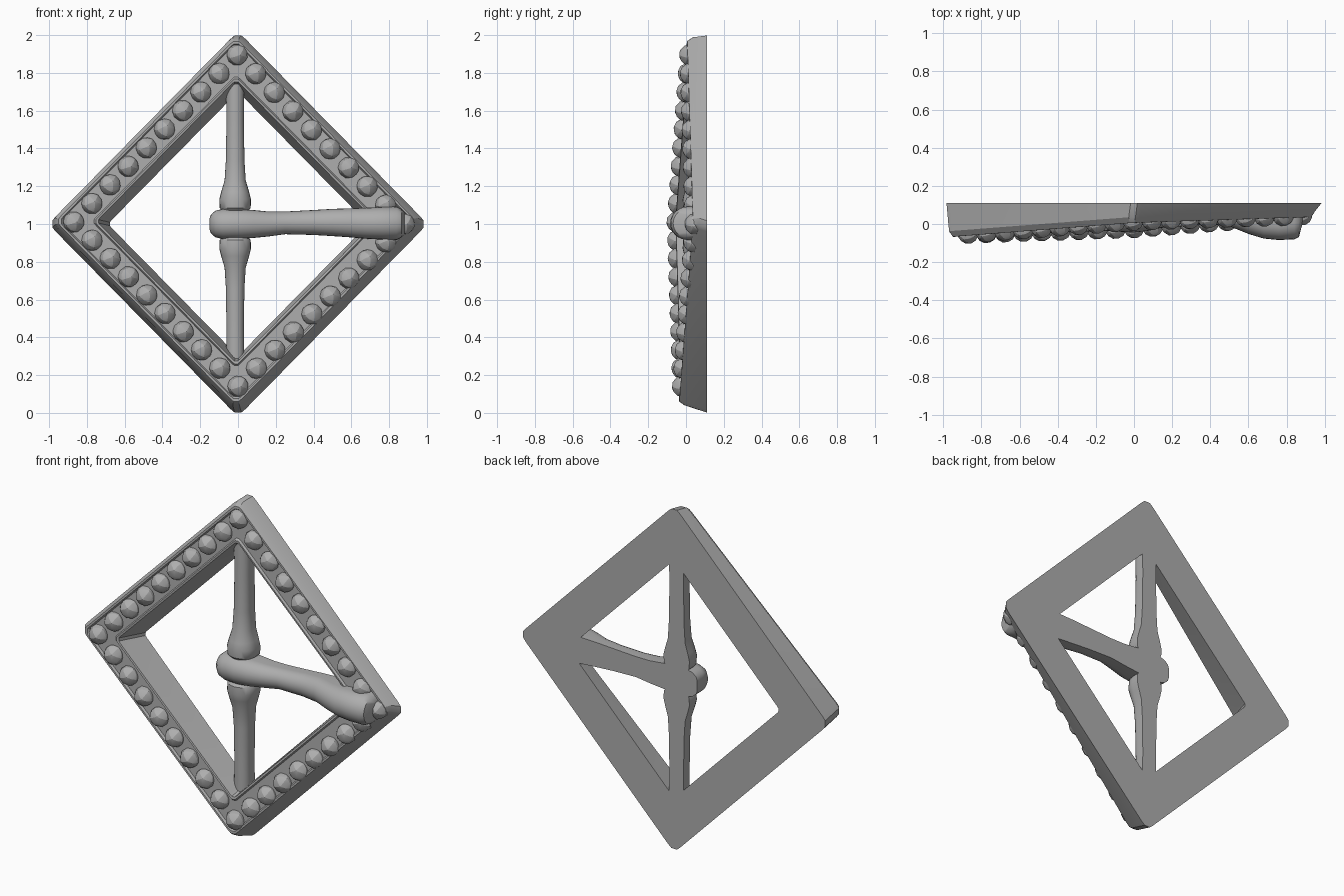
import bpy, bmesh, math
from mathutils import Vector

cube = bpy.data.objects.get("Cube")
if cube:
    bpy.data.objects.remove(cube, do_unlink=True)

BACK = 0.11
silver = bpy.data.materials.new("silver grey")
silver.use_nodes = True
silver.diffuse_color = (0.42, 0.42, 0.42, 1)
silver.node_tree.nodes["Principled BSDF"].inputs["Base Color"].default_value = (0.42, 0.42, 0.42, 1)


def front_y(x, z):
    """Sloping front plane of the frame."""
    return -0.015 + 0.055 * x - 0.0 + 0.022 * (z - 1)


def finish(bm, name, angle):
    bmesh.ops.recalc_face_normals(bm, faces=bm.faces)
    mesh = bpy.data.meshes.new(name)
    bm.to_mesh(mesh)
    bm.free()
    mesh.materials.append(silver)
    ob = bpy.data.objects.new(name, mesh)
    bpy.context.collection.objects.link(ob)
    bpy.ops.object.select_all(action='DESELECT')
    ob.select_set(True)
    bpy.context.view_layer.objects.active = ob
    bpy.ops.object.shade_smooth_by_angle(angle=math.radians(angle))
    return ob


def bridge(bm, a, b):
    for i in range(len(a)):
        j = (i + 1) % len(a)
        bm.faces.new((a[i], a[j], b[j], b[i]))


# Diamond frame: rounded square loops joined into a closed ring
def diamond(bm, r, cut, depth, shift):
    """depth None = flat back, otherwise offset behind the front plane."""
    loop = []
    for k in range(4):
        a = k * math.pi / 2
        d, p = Vector((math.cos(a), math.sin(a))), Vector((-math.sin(a), math.cos(a)))
        for along, side in ((1, -1), (0.55, -0.45), (0.55, 0.45), (1, 1)):
            v = d * (r - cut * along) + p * cut * side
            x, z = v.x * 0.985 - 0.010 * shift, 1 + v.y + 0.014 * shift
            y = BACK if depth is None else front_y(x, z) + depth
            loop.append(bm.verts.new((x, y, z)))
    return loop


bm = bmesh.new()
rings = [diamond(bm, *s) for s in (
    (1.020, 0.04, None, 0),
    (0.996, 0.04, 0.030, 1),
    (0.970, 0.03, 0.000, 1),
    (0.955, 0.03, 0.000, 1),
    (0.945, 0.03, 0.012, 1),
    (0.775, 0.02, 0.012, 1),
    (0.765, 0.02, 0.000, 1),
    (0.750, 0.02, 0.002, 1),
    (0.700, 0.02, None, 0))]
for i, ring in enumerate(rings):
    bridge(bm, ring, rings[(i + 1) % len(rings)])
finish(bm, "diamond_frame", 30)

# Row of faceted stones around the frame
bm = bmesh.new()
corners = [Vector(c) for c in ((-0.87, 1.01), (-0.005, 1.895), (0.88, 1.0), (0, 0.14))]
STEPS = 9
for k, start in enumerate(corners):
    for i in range(STEPS):
        c = start.lerp(corners[(k + 1) % 4], i / STEPS)
        made = bmesh.ops.create_icosphere(bm, subdivisions=2, radius=0.057)
        bmesh.ops.rotate(bm, verts=made["verts"], cent=(0, 0, 0),
                         matrix=Vector((0, 0, 1)).rotation_difference(
                             Vector((0.3, -1, 0.2 * (i % 3)))).to_matrix())
        bmesh.ops.translate(bm, verts=made["verts"],
                            vec=(c.x, front_y(c.x, c.y) + 0.015, c.y))
finish(bm, "stones", 20)


# Bars with a rounded front and a flat back, lofted through sections
def loft(name, sections, vertical, offset, angle=40, sides=12):
    """sections: position along the bar, half width, front y, centre shift."""
    bm = bmesh.new()
    loops = []
    for t, w, fy, shift in sections:
        mid = min(BACK - 0.005, fy + w)
        pts = [(w, BACK)]
        pts += [(w * math.cos(math.pi * i / sides),
                 mid - (mid - fy) * math.sin(math.pi * i / sides)) for i in range(sides + 1)]
        pts.append((-w, BACK))
        loops.append([bm.verts.new((offset + s + shift, y, t) if vertical
                                   else (t, y, offset + s + shift)) for s, y in pts])
    for a, b in zip(loops, loops[1:]):
        bridge(bm, a, b)
    bm.faces.new(loops[0])
    bm.faces.new(loops[-1])
    return finish(bm, name, angle)


# Upright bar, one half mirrored about the middle height
half = ((0.00, 0.070, 0.000, 0), (0.07, 0.070, 0.000, 0), (0.085, 0.082, -0.015, 0),
        (0.13, 0.084, -0.018, 0), (0.17, 0.074, -0.008, 0), (0.23, 0.056, 0.010, 0),
        (0.34, 0.049, 0.018, 0), (0.55, 0.046, 0.022, 0), (0.78, 0.049, 0.020, 0))
bar = [(1 - t, w, f, s) for t, w, f, s in reversed(half[1:])]
bar += [(1 + t, w, f, s) for t, w, f, s in half]
loft("upright_bar", bar, True, -0.015)

# Tongue reaching from the bar over the right-hand corner
loft("tongue", (
    (-0.150, 0.030, 0.030, 0), (-0.143, 0.050, 0.000, 0), (-0.120, 0.070, -0.025, 0),
    (-0.080, 0.080, -0.040, 0), (0.000, 0.080, -0.045, 0), (0.080, 0.074, -0.035, 0),
    (0.160, 0.066, -0.015, 0), (0.250, 0.060, 0.000, 0.006), (0.400, 0.066, 0.000, 0.008),
    (0.500, 0.072, -0.012, 0.008), (0.600, 0.077, -0.052, 0.006), (0.680, 0.082, -0.076, 0.004),
    (0.760, 0.086, -0.084, 0.004), (0.840, 0.088, -0.080, 0.004), (0.865, 0.076, -0.068, 0.004),
    (0.885, 0.056, 0.010, 0.004)), False, 1.0)
